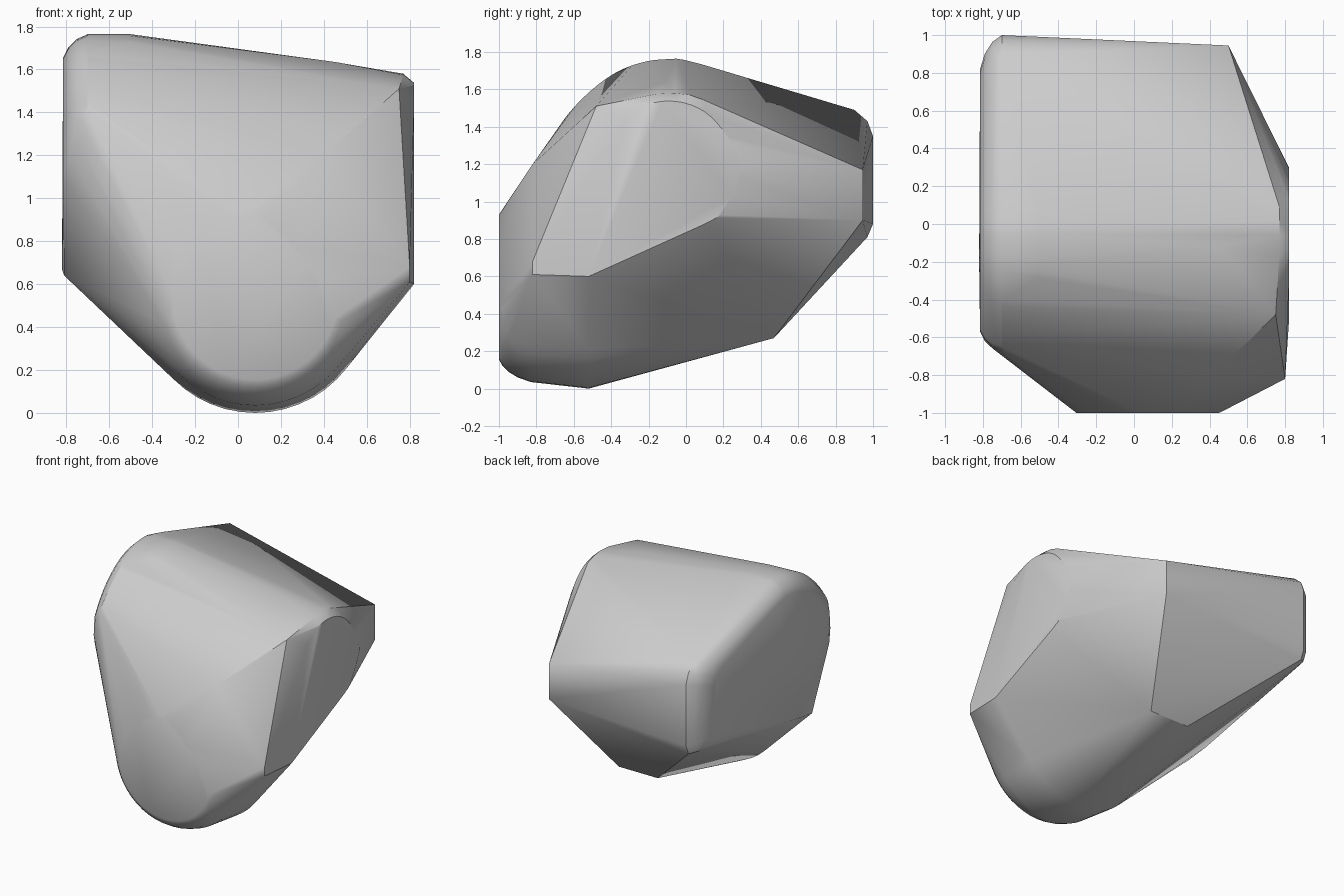
import bpy, bmesh
from math import sin, cos, radians

cube = bpy.data.objects.get("Cube")
if cube:
    bpy.data.objects.remove(cube, do_unlink=True)

points = []


def ring_x(x, outline):
    """Add a cross-section of (y, z) points at one x."""
    points.extend((x, y, z) for y, z in outline)


def smooth_outline(outline, start, end, steps=4):
    """Densify the curved part of an outline with a Catmull-Rom spline."""
    result = list(outline[:start])
    for i in range(start, end):
        p0, p1, p2, p3 = (outline[j] for j in (i - 1, i, i + 1, i + 2))
        for s in range(steps):
            t = s / steps
            result.append(tuple(0.5 * (2 * b + (c - a) * t + (2 * a - 5 * b + 4 * c - d) * t * t
                                       + (3 * b - a - 3 * c + d) * t ** 3)
                                for a, b, c, d in zip(p0, p1, p2, p3)))
    return result + list(outline[end:])


# Left side: large rounded rim blending into a smaller flat face
rim = [(-0.68, 1.3), (-0.67, 1.41), (-0.55, 1.555), (-0.4, 1.675), (-0.25, 1.74),
       (-0.1, 1.76), (0.08, 1.735), (0.9, 1.49), (0.97, 1.43), (1, 1.35), (1, 0.88), (0.97, 0.81)]
face = [(-0.57, 1.1), (-0.56, 1.25), (-0.46, 1.44), (-0.34, 1.56), (-0.22, 1.63),
        (-0.1, 1.65), (0.06, 1.63), (0.74, 1.42), (0.8, 1.37), (0.82, 1.31), (0.82, 0.93), (0.8, 0.9)]
rim, face = (smooth_outline(o, 1, 6) for o in (rim, face))
for inset, x in ((0, -0.7), (0.2, -0.75), (0.55, -0.79), (1, -0.815)):
    ring_x(x, [(a + (c - a) * inset, b + (d - b) * inset) for (a, b), (c, d) in zip(rim, face)])
points += [(-0.81, -0.37, 0.64), (-0.82, -0.2, 0.67)]

# Top ridge and back corner
ring_x(-0.5, [(y, z) for y, z in rim if -0.3 < y < 0.1])
ring_x(0.45, [(-0.12, 1.635)])
ring_x(0.77, [(-0.16, 1.575), (-0.06, 1.58), (0.02, 1.57), (0.09, 1.545)])
ring_x(0.5, [(0.945, 1.17), (0.945, 0.9)])

# Right side: flat rounded face with a front corner strip
right = [(-0.52, 0.6), (0.1, 0.88), (0.2, 0.96), (0.28, 1.1), (0.295, 1.19), (0.22, 1.35),
         (0.1, 1.48), (-0.05, 1.535), (-0.2, 1.52), (-0.32, 1.44)]
ring_x(0.82, smooth_outline(right, 1, 8))
points += [(0.75, -0.48, 1.51), (0.8, -0.82, 0.61), (0.8, -0.82, 0.68), (0.4, -0.82, 1.2)]

# Front nose: flat face, rounded lower edge
nose = [(0.45, 0.44), (0.38, 0.61), (0.27, 0.77), (0.16, 0.88), (0.04, 0.93),
        (-0.08, 0.89), (-0.19, 0.79), (-0.27, 0.67), (-0.305, 0.55)]
points += [(x, -1, z) for x, z in smooth_outline(nose, 1, 7)]
for y, radius in ((-1, 0.385), (-0.98, 0.42), (-0.95, 0.45), (-0.9, 0.48), (-0.83, 0.505), (-0.52, 0.54)):
    for i in range(21):
        a = radians(-165 + i * 7.5)
        points.append((0.08 + radius * cos(a), y, 0.54 + radius * sin(a)))

# Lower back edge
points += [(0.24, 0.47, 0.27), (-0.09, 0.47, 0.27)]

# Wrap all sections in one convex skin
bm = bmesh.new()
for p in points:
    bm.verts.new(p)
hull = bmesh.ops.convex_hull(bm, input=bm.verts)
bmesh.ops.delete(bm, geom=[v for v in bm.verts if not v.link_faces], context='VERTS')
bmesh.ops.dissolve_limit(bm, angle_limit=radians(1), verts=bm.verts, edges=bm.edges)
bmesh.ops.recalc_face_normals(bm, faces=bm.faces)
mesh = bpy.data.meshes.new("rounded_block")
bm.to_mesh(mesh)
bm.free()

grey = bpy.data.materials.new("light_grey")
grey.use_nodes = True
grey.diffuse_color = (0.6, 0.6, 0.6, 1)
grey.node_tree.nodes["Principled BSDF"].inputs["Base Color"].default_value = (0.6, 0.6, 0.6, 1)
mesh.materials.append(grey)

block = bpy.data.objects.new("rounded_block", mesh)
bpy.context.collection.objects.link(block)
bpy.context.view_layer.objects.active = block
block.select_set(True)
bpy.ops.object.shade_smooth_by_angle(angle=radians(30))
